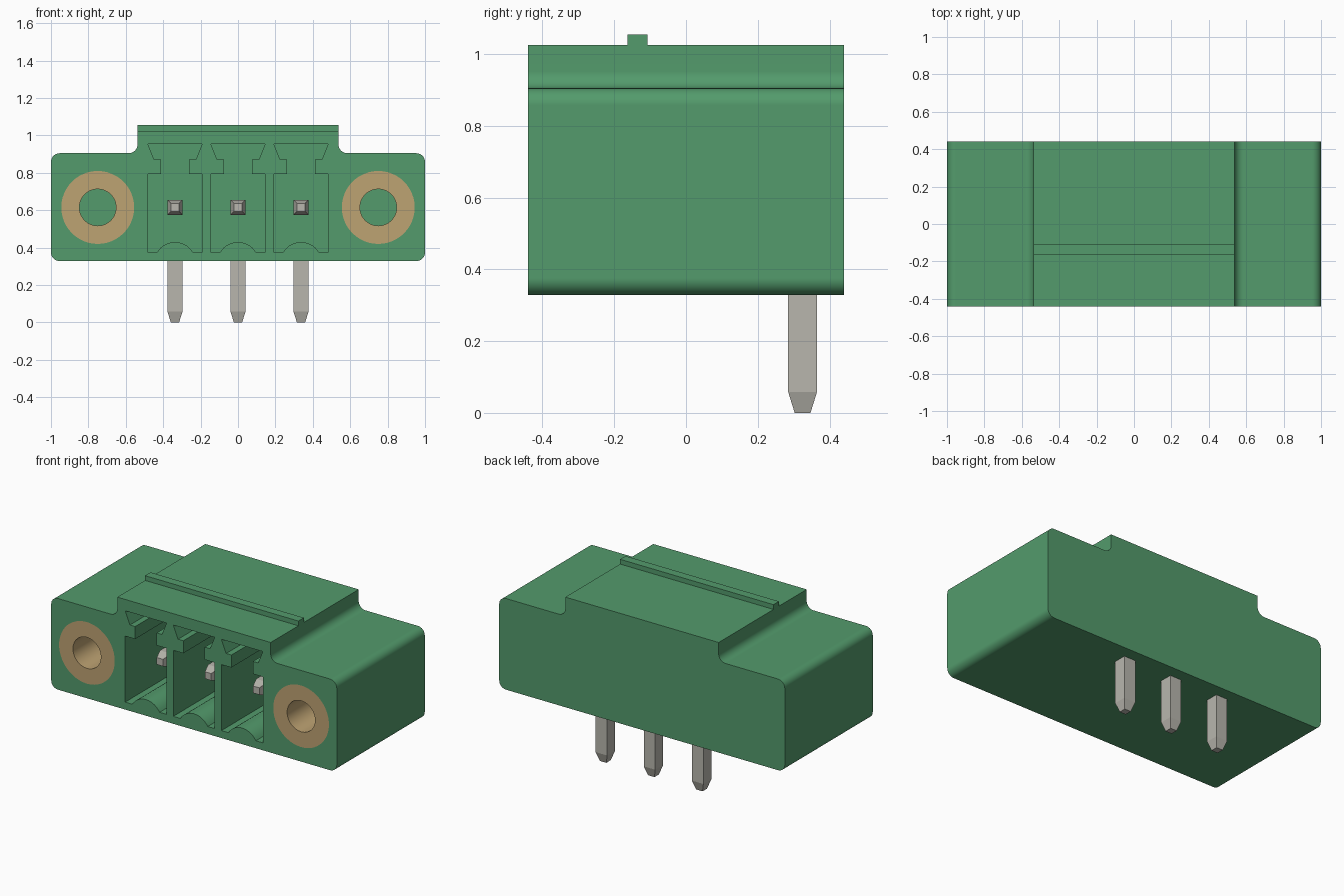
import bpy, bmesh, math
from mathutils import Vector

cube = bpy.data.objects.get("Cube")
if cube:
    bpy.data.objects.remove(cube, do_unlink=True)


def material(name, rgb):
    m = bpy.data.materials.new(name)
    m.use_nodes = True
    m.diffuse_color = (*rgb, 1)
    m.node_tree.nodes["Principled BSDF"].inputs["Base Color"].default_value = (*rgb, 1)
    return m


green = material("green plastic", (0.087, 0.328, 0.150))
brass = material("brass", (0.515, 0.366, 0.171))
tin = material("tinned metal", (0.48, 0.47, 0.42))

FRONT, BACK = -0.44, 0.44
CAVITY_END = 0.2
AXIS_Z = 0.615
PIN_Y = 0.325
PITCH = 0.337


def finish(name, bm, mat):
    bmesh.ops.recalc_face_normals(bm, faces=bm.faces)
    mesh = bpy.data.meshes.new(name)
    bm.to_mesh(mesh)
    bm.free()
    mesh.materials.append(mat)
    ob = bpy.data.objects.new(name, mesh)
    bpy.context.collection.objects.link(ob)
    return ob


def arc(cx, cz, r, a0, a1, n=8):
    angles = [math.radians(a0 + (a1 - a0) * i / n) for i in range(n + 1)]
    return [(cx + r * math.cos(a), cz + r * math.sin(a)) for a in angles]


def extrude(name, profile, y0, y1, mat):
    """Solid from an x-z outline, extruded along y."""
    bm = bmesh.new()
    face = bm.faces.new([bm.verts.new((x, y0, z)) for x, z in profile])
    ext = bmesh.ops.extrude_face_region(bm, geom=[face])["geom"]
    moved = [v for v in ext if isinstance(v, bmesh.types.BMVert)]
    bmesh.ops.translate(bm, verts=moved, vec=(0, y1 - y0, 0))
    return finish(name, bm, mat)


def select(ob):
    bpy.ops.object.select_all(action='DESELECT')
    ob.select_set(True)
    bpy.context.view_layer.objects.active = ob


def cut(target, cutter):
    select(target)
    mod = target.modifiers.new("cut", 'BOOLEAN')
    mod.operation, mod.solver, mod.object = 'DIFFERENCE', 'EXACT', cutter
    bpy.ops.object.modifier_apply(modifier=mod.name)
    bpy.data.objects.remove(cutter, do_unlink=True)


def smooth(ob):
    select(ob)
    bpy.ops.object.shade_smooth_by_angle(angle=math.radians(30))
    mod = ob.modifiers.new("weighted normals", 'WEIGHTED_NORMAL')
    mod.keep_sharp = True


# Housing: flanged outline with rounded corners and a raised middle
R = 0.047
LOW, SHOULDER, TOP, STEP = 0.328, 0.905, 1.025, 0.537
half = (arc(1 - R, LOW + R, R, -90, 0) + arc(1 - R, SHOULDER - R, R, 0, 90)
        + arc(STEP + R, SHOULDER + R, R, 270, 180) + [(STEP, TOP)])
outline = half + [(-x, z) for x, z in reversed(half)]
housing = extrude("housing", outline, FRONT, BACK, green)

# Plug cavities: keyed slot above, rounded rib along the floor
key = [(0.145, 0.375), (0.145, 0.793), (0.075, 0.793),
       (0.075, 0.872), (0.112, 0.872), (0.145, 0.953)]
bump_r, bump_z = 0.111, 0.319
a = math.degrees(math.asin((0.375 - bump_z) / bump_r))
bump = arc(0, bump_z, bump_r, 180 - a, a, 14)
cavity = key + [(-x, z) for x, z in reversed(key)] + bump
for i in (-1, 0, 1):
    shifted = [(x + i * PITCH, z) for x, z in cavity]
    cut(housing, extrude("cavity_cutter", shifted, FRONT - 0.1, CAVITY_END, green))

# Bores in the flanges that take the threaded inserts
RING, HOLE = 0.195, 0.098
for side in (-1, 1):
    bore = arc(side * 0.75, AXIS_Z, RING, 0, 352.5, 47)
    cut(housing, extrude("bore_cutter", bore, FRONT - 0.1, CAVITY_END, green))
smooth(housing)

# Latching rib across the top
rib_outline = [(-STEP, TOP - 0.01), (STEP, TOP - 0.01), (STEP, 1.055), (-STEP, 1.055)]
extrude("top_rib", rib_outline, -0.163, -0.108, green)


def insert(name, x):
    """Hollow sleeve, flush with the front face."""
    bm = bmesh.new()
    n = 48
    rings = []
    for r, y in ((RING, FRONT), (RING, CAVITY_END), (HOLE, CAVITY_END), (HOLE, FRONT)):
        rings.append([bm.verts.new((px, y, pz))
                      for px, pz in arc(x, AXIS_Z, r, 0, 352.5, n - 1)])
    for k in range(4):
        r0, r1 = rings[k], rings[(k + 1) % 4]
        for j in range(n):
            m = (j + 1) % n
            bm.faces.new((r0[j], r0[m], r1[m], r1[j]))
    smooth(finish(name, bm, brass))


insert("right_insert", -0.75)
insert("left_insert", 0.75)


def pin(name, tip, end):
    """Square bar with a tapered tip."""
    tip, end = Vector(tip), Vector(end)
    d = (end - tip).normalized()
    u = Vector((1, 0, 0))
    v = d.cross(u)
    bm = bmesh.new()
    loops = []
    for c, h in ((tip, 0.022), (tip + d * 0.058, 0.04), (end, 0.04)):
        loops.append([bm.verts.new(c + u * h * s + v * h * t)
                      for s, t in ((-1, -1), (1, -1), (1, 1), (-1, 1))])
    for lo, hi in zip(loops, loops[1:]):
        for j in range(4):
            m = (j + 1) % 4
            bm.faces.new((lo[j], lo[m], hi[m], hi[j]))
    bm.faces.new(loops[0])
    bm.faces.new(loops[-1])
    finish(name, bm, tin)


# Contacts: one arm inside each cavity, one leg below the housing
for label, i in (("right", -1), ("middle", 0), ("left", 1)):
    x = i * PITCH
    pin(label + "_contact", (x, -0.30, AXIS_Z), (x, PIN_Y + 0.04, AXIS_Z))
    pin(label + "_leg", (x, PIN_Y, 0), (x, PIN_Y, AXIS_Z - 0.04))
